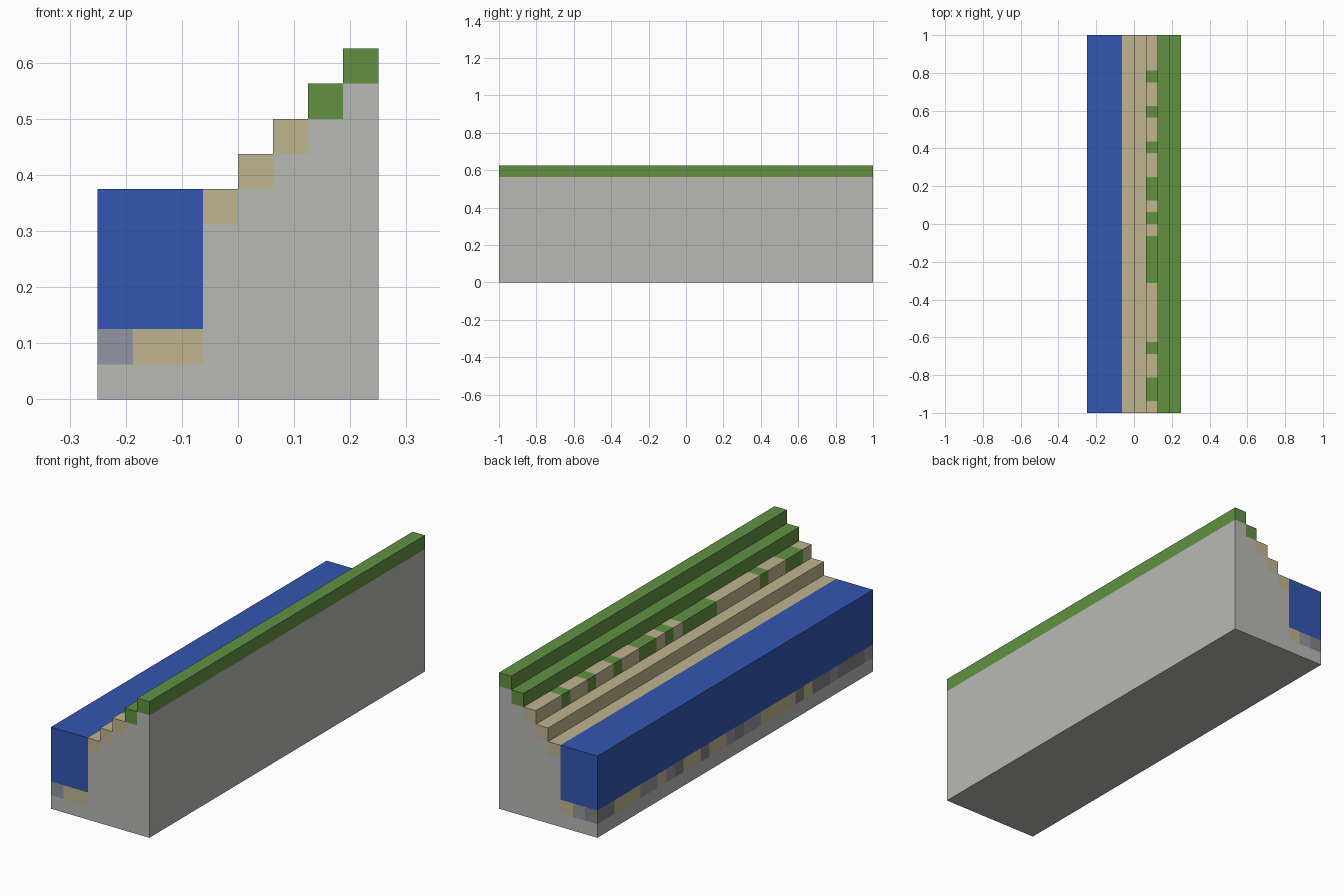
import bpy
import bmesh
from mathutils import Vector

if "Cube" in bpy.data.objects:
    bpy.data.objects.remove(bpy.data.objects["Cube"], do_unlink=True)

CELL = 1 / 16
COLS, ROWS = 8, 32
HEIGHTS = [6, 6, 6, 6, 7, 8, 9, 10]      # column heights in cells, from -x to +x

# Rows run from the back (+y) to the front (-y)
BED_EDGE = "GGSSSCCSCGSSGSSCGCCSSSSGSGGCGGGC"
TERRACE = "SSSTSSTSSTSSTTSTSTTTTSSSSSTSSTTS"


def linear(v):
    v /= 255
    return v / 12.92 if v <= 0.04 else ((v + 0.055) / 1.055) ** 2.4


def make_material(name, rgb):
    mat = bpy.data.materials.new(name)
    color = (*[linear(c) for c in rgb], 1)
    mat.use_nodes = True
    mat.diffuse_color = color
    bsdf = next(n for n in mat.node_tree.nodes if n.type == "BSDF_PRINCIPLED")
    bsdf.inputs["Base Color"].default_value = color
    bsdf.inputs["Roughness"].default_value = 0.9
    return mat


PARTS = {
    "stone_base": make_material("pale stone", (185, 185, 181)),
    "water": make_material("blue water", (51, 86, 178)),
    "sand_steps": make_material("sand", (192, 180, 143)),
    "grass_steps": make_material("grass green", (98, 145, 66)),
    "clay_bed": make_material("blue grey clay", (146, 150, 162)),
    "gravel_bed": make_material("grey gravel", (132, 130, 129)),
}
LETTERS = {"S": "sand_steps", "T": "grass_steps", "C": "clay_bed", "G": "gravel_bed"}


def part_at(p):
    """Name the part that fills the cell at a point inside the block."""
    col = int((p.x + COLS * CELL / 2) / CELL)
    row = int((ROWS * CELL / 2 - p.y) / CELL)
    level = int(p.z / CELL)
    if col < 3:
        if level == 0:
            return "stone_base"
        if level > 1:
            return "water"
        if col == 0:
            return LETTERS[BED_EDGE[row]]
        return "clay_bed" if col == 1 and row == 0 else "sand_steps"
    if level < HEIGHTS[col] - 1:
        return "stone_base"
    if col == 5:
        return LETTERS[TERRACE[row]]
    return "grass_steps" if col > 5 else "sand_steps"


# Stepped shore profile, extruded from front to back
half_x, half_y = COLS * CELL / 2, ROWS * CELL / 2
profile = [(-half_x, 0), (half_x, 0)]
for col in reversed(range(COLS)):
    for x in (col + 1, col):
        point = (x * CELL - half_x, HEIGHTS[col] * CELL)
        profile.append(point)
profile = list(dict.fromkeys(profile))

shore = bmesh.new()
front = shore.faces.new([shore.verts.new((x, -half_y, z)) for x, z in profile])
grown = bmesh.ops.extrude_face_region(shore, geom=[front], use_keep_orig=True)
moved = [v for v in grown["geom"] if isinstance(v, bmesh.types.BMVert)]
bmesh.ops.translate(shore, verts=moved, vec=(0, 2 * half_y, 0))
bmesh.ops.recalc_face_normals(shore, faces=shore.faces[:])

# Slice the shell on the cell grid so colours end on clean edges
for axis, count, start in ((0, COLS, -half_x), (1, ROWS, -half_y), (2, max(HEIGHTS), 0)):
    normal = Vector((0, 0, 0))
    normal[axis] = 1
    for i in range(1, count):
        geom = shore.verts[:] + shore.edges[:] + shore.faces[:]
        bmesh.ops.bisect_plane(shore, geom=geom, dist=1e-5,
                               plane_co=normal * (start + i * CELL), plane_no=normal)

# Sort every face by the cell just beneath it
names = list(PARTS)
shore.normal_update()
for face in shore.faces:
    inside = face.calc_center_median() - face.normal * CELL * 0.3
    face.material_index = names.index(part_at(inside))

# One object per part, with flat areas merged again
for index, name in enumerate(names):
    bm = shore.copy()
    others = [f for f in bm.faces if f.material_index != index]
    bmesh.ops.delete(bm, geom=others, context="FACES")
    bmesh.ops.dissolve_limit(bm, angle_limit=0.01, verts=bm.verts[:], edges=bm.edges[:])
    for face in bm.faces:
        face.material_index = 0
        face.smooth = False
    mesh = bpy.data.meshes.new(name)
    bm.to_mesh(mesh)
    bm.free()
    mesh.materials.append(PARTS[name])
    bpy.context.scene.collection.objects.link(bpy.data.objects.new(name, mesh))
shore.free()
